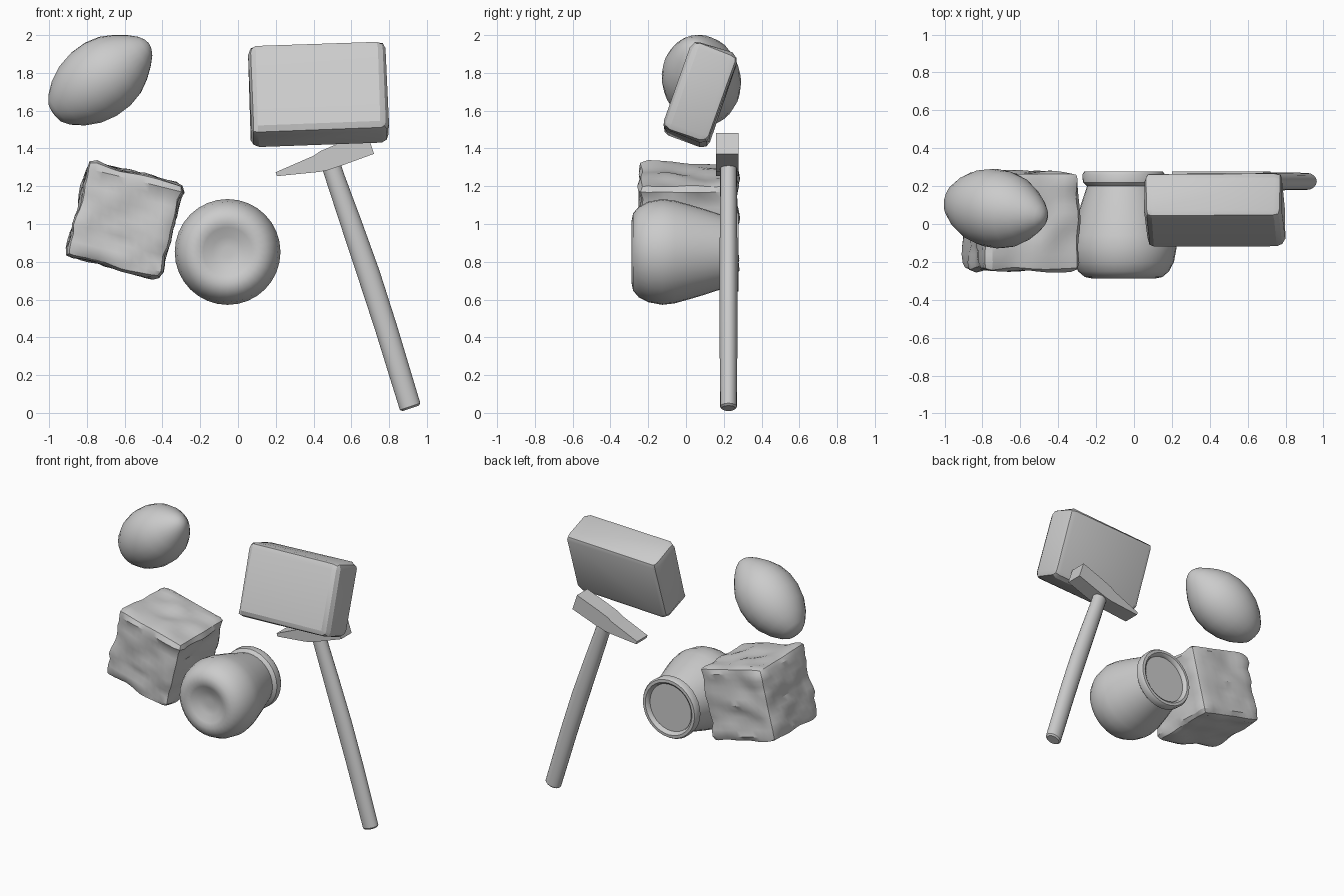
import bpy, bmesh, random
from math import radians, cos, sin, tau
from mathutils import Matrix, Vector, noise

if "Cube" in bpy.data.objects:
    bpy.data.objects.remove(bpy.data.objects["Cube"])

random.seed(4)


def finish(name, bm, loc, rot, angle=30):
    bmesh.ops.recalc_face_normals(bm, faces=bm.faces)
    bm.transform(Matrix.Translation(loc) @ rot)
    me = bpy.data.meshes.new(name)
    bm.to_mesh(me)
    bm.free()
    ob = bpy.data.objects.new(name, me)
    bpy.context.collection.objects.link(ob)
    bpy.ops.object.select_all(action='DESELECT')
    ob.select_set(True)
    bpy.context.view_layer.objects.active = ob
    bpy.ops.object.shade_smooth_by_angle(angle=radians(angle))
    return ob


def loft(rings):
    """Skin a list of point rings and cap both ends."""
    bm = bmesh.new()
    rows = [[bm.verts.new(p) for p in r] for r in rings]
    n = len(rows[0])
    for a, b in zip(rows, rows[1:]):
        for i in range(n):
            j = (i + 1) % n
            bm.faces.new((a[i], a[j], b[j], b[i]))
    bm.faces.new(rows[0])
    bm.faces.new(rows[-1])
    return bm


def ring(rx, ry, z, n, ox=0):
    return [(ox + rx * cos(tau * i / n), ry * sin(tau * i / n), z) for i in range(n)]


def box(size, bevel, segments):
    bm = bmesh.new()
    bmesh.ops.create_cube(bm, size=1)
    bmesh.ops.scale(bm, vec=size, verts=bm.verts)
    bmesh.ops.bevel(bm, geom=bm.edges[:], offset=bevel, segments=segments,
                    profile=0.5, affect='EDGES')
    return bm


# Lemon: pointed at one end, blunter at the other
lemon = [(-.315, .03), (-.308, .06), (-.28, .098), (-.22, .147), (-.14, .187),
         (-.05, .207), (.04, .206), (.12, .186), (.19, .148), (.25, .102),
         (.29, .062), (.307, .033), (.313, .012)]
axis = Vector((.5, -.09, .37))
finish("lemon", loft([ring(r, r, z, 24) for z, r in lemon]),
       (-.722, .08, 1.77), axis.to_track_quat('Z', 'Y').to_matrix().to_4x4(), 40)

# Rough cube: rounded, gridded and rippled with noise
N, H, R = 12, .262, .04
bm = bmesh.new()
bmesh.ops.create_cube(bm, size=2 * H)
bmesh.ops.subdivide_edges(bm, edges=bm.edges[:], cuts=N - 1, use_grid_fill=True)
for v in bm.verts:
    core = Vector([max(-H + R, min(H - R, c)) for c in v.co])
    n = (v.co - core).normalized()
    p = core + n * R
    wave = noise.noise(Vector((p.x * 7, p.y * 7, p.z * 14)) + Vector((3.1, 1.7, 5.3)))
    v.co = p + n * (wave * .022 - .004)
finish("rough_cube", bm, (-.6, .015, 1.02), Matrix.Rotation(radians(14), 4, 'Y'), 30)

# Jar lying on its side: dented base, round belly, lipped mouth
jar = [(-.245, .03), (-.25, .08), (-.278, .13), (-.288, .165), (-.28, .205),
       (-.25, .24), (-.2, .266), (-.125, .28), (-.06, .272), (.02, .25),
       (.1, .226), (.17, .203), (.2, .193), (.21, .205), (.22, .215),
       (.262, .217), (.277, .208), (.278, .188), (.268, .175), (.25, .17)]
finish("jar", loft([ring(r, r, z, 32) for z, r in jar]),
       (-.055, 0, .852), Matrix.Rotation(radians(-90), 4, 'X'), 40)

# Brick: bevelled slab with slightly uneven corners
bm = box((.73, .255, .5), .042, 2)
for v in bm.verts:
    v.co += Vector([random.uniform(-.005, .005) for _ in range(3)])
finish("brick", bm, (.425, .076, 1.687),
       Matrix.Rotation(radians(-2.2), 4, 'Y') @ Matrix.Rotation(radians(-19.5), 4, 'X'), 25)

# Hammer: local x runs along the head, local z up the handle
tilt = Matrix.Rotation(radians(-18.3), 4, 'Y')
origin = (.48, .225, 1.35)

# Handle: oval shaft with a gentle swell
shaft = [(-1.395, .046, .036, -.004), (-1.385, .057, .045, -.004), (-1.2, .058, .046, .0),
         (-.95, .059, .047, .006), (-.65, .06, .047, .008), (-.35, .056, .046, .004),
         (-.12, .051, .045, 0), (.03, .05, .044, 0)]
finish("hammer_handle", loft([ring(a, b, z, 16, o) for z, a, b, o in shaft]),
       origin, tilt, 40)

# Head: square striking block tapering to a wedge
section = [(-.29, -.006, .016), (-.07, -.055, .036), (-.03, -.06, .048),
           (.06, -.06, .055), (.235, -.055, .062)]
bm = loft([[(x, -.06, lo), (x, .06, lo), (x, .06, hi), (x, -.06, hi)]
           for x, lo, hi in section])
sharp = [e for e in bm.edges if e.calc_face_angle(0) > .7]
bmesh.ops.bevel(bm, geom=sharp, offset=.009, segments=2, profile=.5, affect='EDGES')
finish("hammer_head", bm, (.48, .218, 1.35), tilt, 30)
